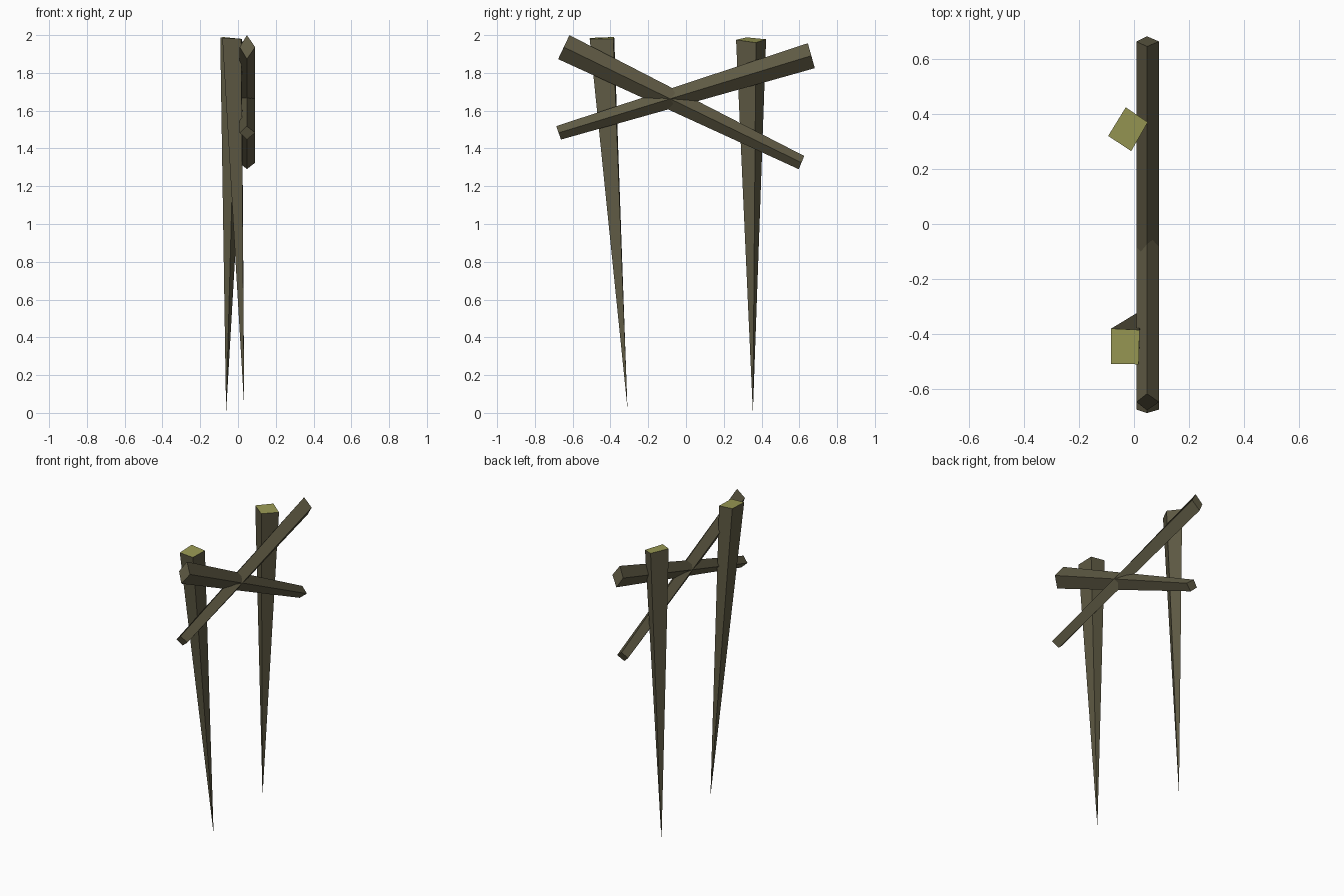
import bpy, bmesh
from mathutils import Vector

if "Cube" in bpy.data.objects:
    bpy.data.objects.remove(bpy.data.objects["Cube"])


def material(name, rgb):
    m = bpy.data.materials.new(name)
    m.diffuse_color = (*rgb, 1)
    m.use_nodes = True
    m.node_tree.nodes["Principled BSDF"].inputs["Base Color"].default_value = m.diffuse_color
    return m


WOOD = material("dark_wood", (0.115, 0.103, 0.058))
CUT = material("olive_cut_wood", (0.32, 0.32, 0.09))


def finish(bm, name, mats):
    bmesh.ops.recalc_face_normals(bm, faces=bm.faces)
    me = bpy.data.meshes.new(name)
    bm.to_mesh(me)
    bm.free()
    for m in mats:
        me.materials.append(m)
    ob = bpy.data.objects.new(name, me)
    bpy.context.collection.objects.link(ob)


def post(name, top, tip):
    """Four-sided stake: tilted square top narrowing to a point."""
    bm = bmesh.new()
    ring = [bm.verts.new(p) for p in top]
    point = bm.verts.new(tip)
    bm.faces.new(ring).material_index = 1   # freshly cut top
    for i in range(4):
        bm.faces.new((ring[i], ring[(i + 1) % 4], point))
    finish(bm, name, [WOOD, CUT])


def beam(name, ends, x=0.05, half=0.041):
    """Diamond-section bar; each end is given by its top and bottom (y, z)."""
    bm = bmesh.new()
    rings = []
    for (ty, tz), (by, bz) in ends:
        top, bot = Vector((x - 0.003, ty, tz)), Vector((x - 0.003, by, bz))
        mid = (top + bot) / 2
        mid.x = x
        side = Vector((half, 0, 0))
        rings.append([bm.verts.new(p) for p in (top, mid + side, bot, mid - side)])
    a, b = rings
    bm.faces.new(a)
    bm.faces.new(b)
    for i in range(4):
        j = (i + 1) % 4
        bm.faces.new((a[i], a[j], b[j], b[i]))
    finish(bm, name, [WOOD])


# Two pointed upright stakes
post("front_post",
     [(0.017, -0.51, 1.98), (0.02, -0.385, 1.98), (-0.083, -0.38, 1.99), (-0.083, -0.508, 1.985)],
     (0.033, -0.31, 0.025))
post("back_post",
     [(0.05, 0.37, 1.96), (-0.03, 0.424, 1.978), (-0.094, 0.32, 1.988), (-0.01, 0.265, 1.975)],
     (-0.063, 0.354, 0.0))

# Two crossed bars on the right side
beam("falling_crossbar", [((-0.617, 2.0), (-0.677, 1.873)), ((0.626, 1.36), (0.597, 1.29))])
beam("rising_crossbar", [((-0.687, 1.518), (-0.662, 1.447)), ((0.645, 1.957), (0.682, 1.825))])
